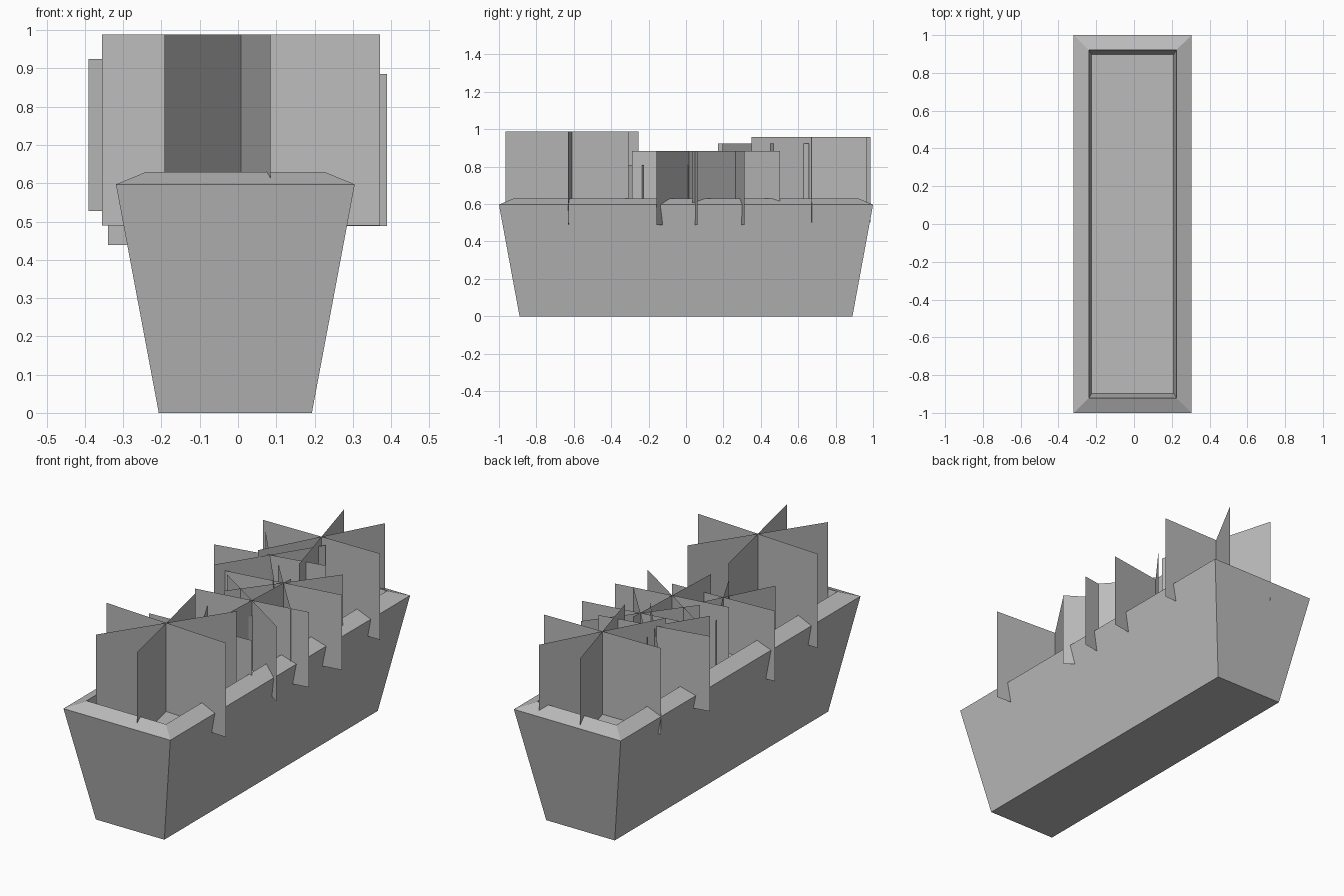
import bpy
import bmesh

cube = bpy.data.objects.get("Cube")
if cube:
    bpy.data.objects.remove(cube, do_unlink=True)

grey = bpy.data.materials.new("plain grey")
grey.use_nodes = True
colour = (0.5, 0.5, 0.5, 1)
grey.diffuse_color = colour
grey.node_tree.nodes["Principled BSDF"].inputs["Base Color"].default_value = colour


def finish(name, bm):
    mesh = bpy.data.meshes.new(name)
    bm.to_mesh(mesh)
    bm.free()
    mesh.materials.append(grey)
    obj = bpy.data.objects.new(name, mesh)
    bpy.context.scene.collection.objects.link(obj)
    return obj


# Planter: rectangular rings (half width, half length, height), skinned and capped
def planter_box(rings, centre_x):
    bm = bmesh.new()
    loops = []
    for w, l, z in rings:
        corners = ((-1, -1), (1, -1), (1, 1), (-1, 1))
        loops.append([bm.verts.new((centre_x + sx * w, sy * l, z)) for sx, sy in corners])
    for low, high in zip(loops, loops[1:]):
        for i in range(4):
            j = (i + 1) % 4
            bm.faces.new((low[i], low[j], high[j], high[i]))
    bm.faces.new(loops[0][::-1])
    bm.faces.new(loops[-1])
    return finish("planter_box", bm)


planter_box([(0.2, 0.89, 0),         # base
             (0.312, 1.0, 0.597),    # outer rim
             (0.232, 0.922, 0.63),   # rim crest
             (0.217, 0.897, 0.52)],  # soil bed
            -0.007)


# Plant: three upright crossed cards, each given by the offset of one end
def plant(name, centre, bottom, top, arms):
    bm = bmesh.new()
    cx, cy = centre
    for dx, dy in arms:
        ends = [(cx - dx, cy - dy), (cx + dx, cy + dy)]
        low = [bm.verts.new((x, y, bottom)) for x, y in ends]
        high = [bm.verts.new((x, y, top)) for x, y in ends]
        bm.faces.new((low[0], low[1], high[1], high[0]))
    return finish(name, bm)


plant("front_tall_plant", (0.008, -0.61), 0.49, 0.988,
      [(0.363, -0.022), (-0.2, -0.302), (0.077, -0.355)])
plant("back_tall_plant", (0.02, 0.668), 0.502, 0.958,
      [(0.337, 0.005), (-0.09, 0.318), (0.162, 0.3)])
plant("middle_plant", (0.07, 0.015), 0.488, 0.885,
      [(0.265, -0.172), (0.3, 0.047), (-0.014, -0.305)])
plant("right_middle_plant", (0.08, 0.265), 0.488, 0.885,
      [(0.309, 0.048), (0.18, 0.238), (0.205, -0.23)])
plant("left_small_plant", (-0.05, -0.24), 0.438, 0.81,
      [(-0.29, -0.015), (-0.13, -0.25), (-0.13, 0.25)])
plant("left_back_plant", (-0.105, 0.415), 0.528, 0.925,
      [(-0.286, -0.055), (0.155, 0.243), (-0.18, 0.22)])
